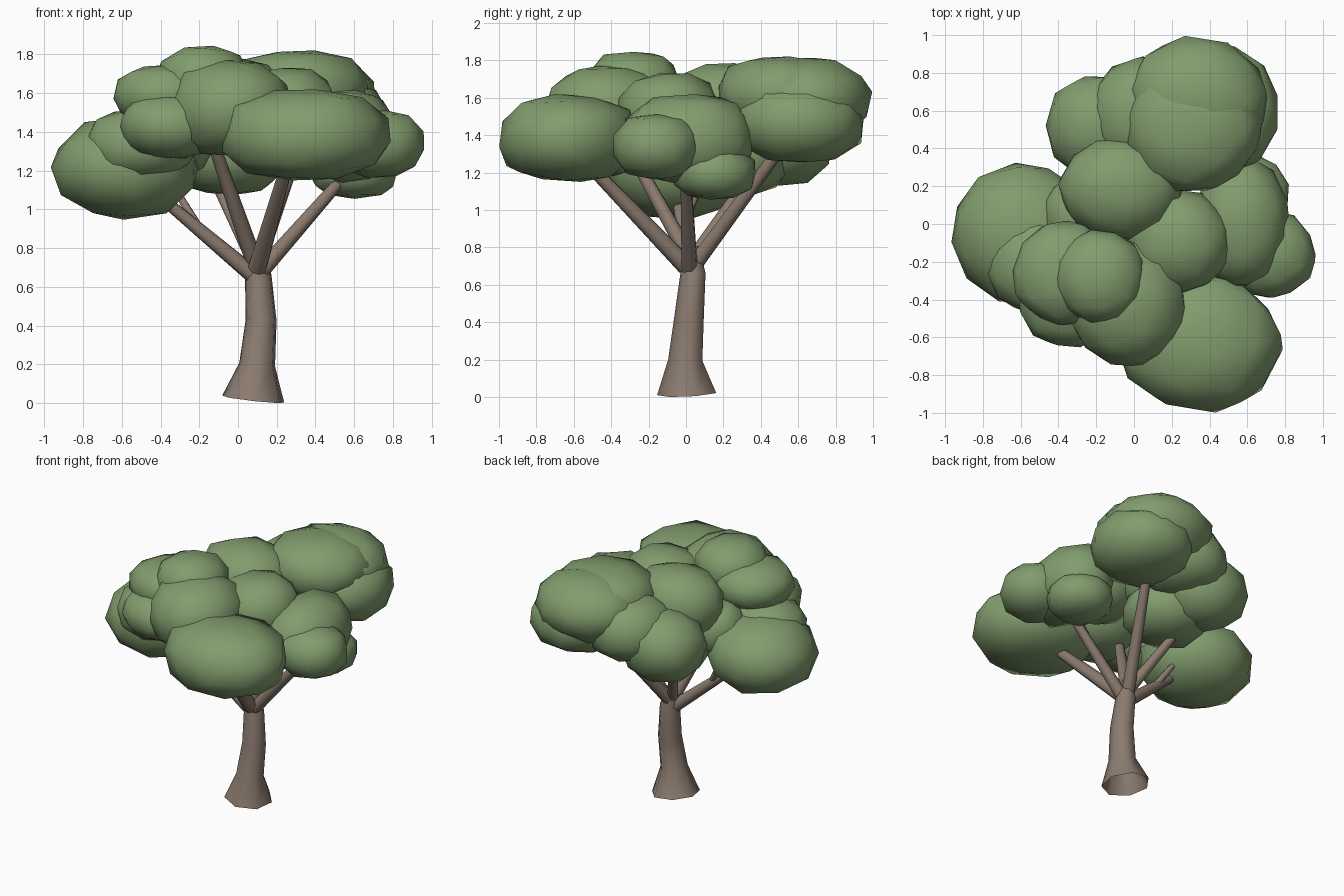
import bpy, bmesh, math, random
from mathutils import Vector, Matrix

random.seed(4)
if "Cube" in bpy.data.objects:
    bpy.data.objects.remove(bpy.data.objects["Cube"], do_unlink=True)


def make_material(name, color):
    m = bpy.data.materials.new(name)
    m.use_nodes = True
    m.diffuse_color = color
    m.node_tree.nodes["Principled BSDF"].inputs["Base Color"].default_value = color
    return m


LEAF = make_material("leaf green", (0.22, 0.335, 0.155, 1))
BARK = make_material("bark brown", (0.26, 0.20, 0.16, 1))


def finish(bm, name, mat):
    mesh = bpy.data.meshes.new(name)
    bmesh.ops.recalc_face_normals(bm, faces=bm.faces)
    for f in bm.faces:
        f.smooth = len(f.verts) < 5
    bm.to_mesh(mesh)
    bm.free()
    mesh.materials.append(mat)
    obj = bpy.data.objects.new(name, mesh)
    bpy.context.collection.objects.link(obj)
    return obj


def limb(name, stations, sides):
    """Tapered tube through (x, y, z, radius) stations, open at its foot."""
    bm = bmesh.new()
    pts = [Vector(s[:3]) for s in stations]
    rings = []
    for i, p in enumerate(pts):
        d = pts[min(i + 1, len(pts) - 1)] - pts[max(i - 1, 0)]
        turn = Vector((0, 0, 1)).rotation_difference(d.normalized())
        ring = []
        for k in range(sides):
            a = 2 * math.pi * (k + 0.3) / sides
            offset = Vector((math.cos(a), math.sin(a), 0)) * stations[i][3]
            ring.append(bm.verts.new(p + turn @ offset))
        rings.append(ring)
    for lo, hi in zip(rings, rings[1:]):
        for k in range(sides):
            n = (k + 1) % sides
            bm.faces.new((lo[k], lo[n], hi[n], hi[k]))
    bm.faces.new(rings[-1])
    return finish(bm, name, BARK)


def clump(name, center, radii, power=2.6):
    """Uneven leaf mass: round from above, fuller at the shoulders."""
    bm = bmesh.new()
    bmesh.ops.create_icosphere(bm, subdivisions=2, radius=1)
    spin = Matrix.Rotation(random.uniform(0, 6), 3, Vector((random.random(), random.random(), 1)))
    for v in bm.verts:
        p = spin @ v.co
        full = (math.hypot(p.x, p.y) ** power + abs(p.z) ** power) ** (1 / power)
        p *= random.uniform(0.99, 1.05) / full
        v.co = Vector(center) + Vector([a * r for a, r in zip(p, radii)])
    return finish(bm, name, LEAF)


# Flared trunk
limb("trunk", [(0.08, 0.01, 0.02, 0.165), (0.10, 0.0, 0.2, 0.095), (0.12, 0.02, 0.43, 0.082),
               (0.105, 0.04, 0.66, 0.07), (0.085, 0.03, 0.8, 0.045)], 7)

# Branches: start, end, start radius, end radius
branches = {
    "left_branch": ((0.08, 0.03, 0.66), (-0.42, -0.05, 1.08), 0.045, 0.028),
    "left_twig": ((-0.2, -0.02, 0.9), (-0.32, 0.06, 1.1), 0.025, 0.018),
    "front_branch": ((0.1, 0.0, 0.7), (0.25, -0.5, 1.22), 0.05, 0.034),
    "front_left_branch": ((0.08, 0.02, 0.74), (-0.12, -0.3, 1.32), 0.045, 0.032),
    "right_branch": ((0.1, 0.02, 0.66), (0.54, 0.0, 1.16), 0.045, 0.03),
    "back_branch": ((0.09, 0.04, 0.7), (0.31, 0.5, 1.32), 0.045, 0.032),
    "back_left_branch": ((0.08, 0.04, 0.74), (-0.12, 0.32, 1.15), 0.04, 0.028),
}
for name, (a, b, r0, r1) in branches.items():
    limb(name, [(*a, r0), (*b, r1)], 8)

# Leaf clumps: centre, radii, and shoulder fullness where it differs
clumps = {
    "left_clump": ((-0.58, -0.05, 1.215), (0.375, 0.37, 0.26), 2.2),
    "left_upper_clump": ((-0.50, -0.21, 1.33), (0.28, 0.26, 0.185)),
    "left_inner_clump": ((-0.30, 0.05, 1.36), (0.18, 0.2, 0.18)),
    "front_clump": ((0.345, -0.63, 1.385), (0.425, 0.36, 0.225), 2.9),
    "front_middle_clump": ((-0.04, -0.42, 1.52), (0.315, 0.33, 0.245)),
    "front_left_clump": ((-0.35, -0.40, 1.43), (0.26, 0.25, 0.165)),
    "top_left_clump": ((-0.37, -0.26, 1.59), (0.27, 0.27, 0.155)),
    "top_clump": ((-0.18, -0.28, 1.67), (0.24, 0.25, 0.175)),
    "centre_clump": ((-0.07, 0.19, 1.55), (0.32, 0.27, 0.235)),
    "inner_clump": ((0.24, -0.09, 1.52), (0.27, 0.27, 0.21)),
    "back_left_low_clump": ((-0.05, 0.27, 1.27), (0.29, 0.28, 0.19)),
    "back_left_clump": ((-0.18, 0.51, 1.37), (0.29, 0.28, 0.24), 2.2),
    "back_inner_clump": ((0.06, 0.58, 1.48), (0.30, 0.30, 0.21)),
    "back_clump": ((0.43, 0.60, 1.465), (0.34, 0.35, 0.21)),
    "back_far_clump": ((0.34, 0.66, 1.59), (0.37, 0.33, 0.225), 2.2),
    "back_top_clump": ((0.31, 0.51, 1.62), (0.36, 0.34, 0.2)),
    "right_clump": ((0.57, 0.01, 1.38), (0.25, 0.35, 0.235)),
    "right_outer_clump": ((0.72, -0.16, 1.34), (0.24, 0.23, 0.17)),
    "right_low_clump": ((0.60, 0.15, 1.2), (0.22, 0.22, 0.14)),
}
for name, shape in clumps.items():
    clump(name, *shape)
